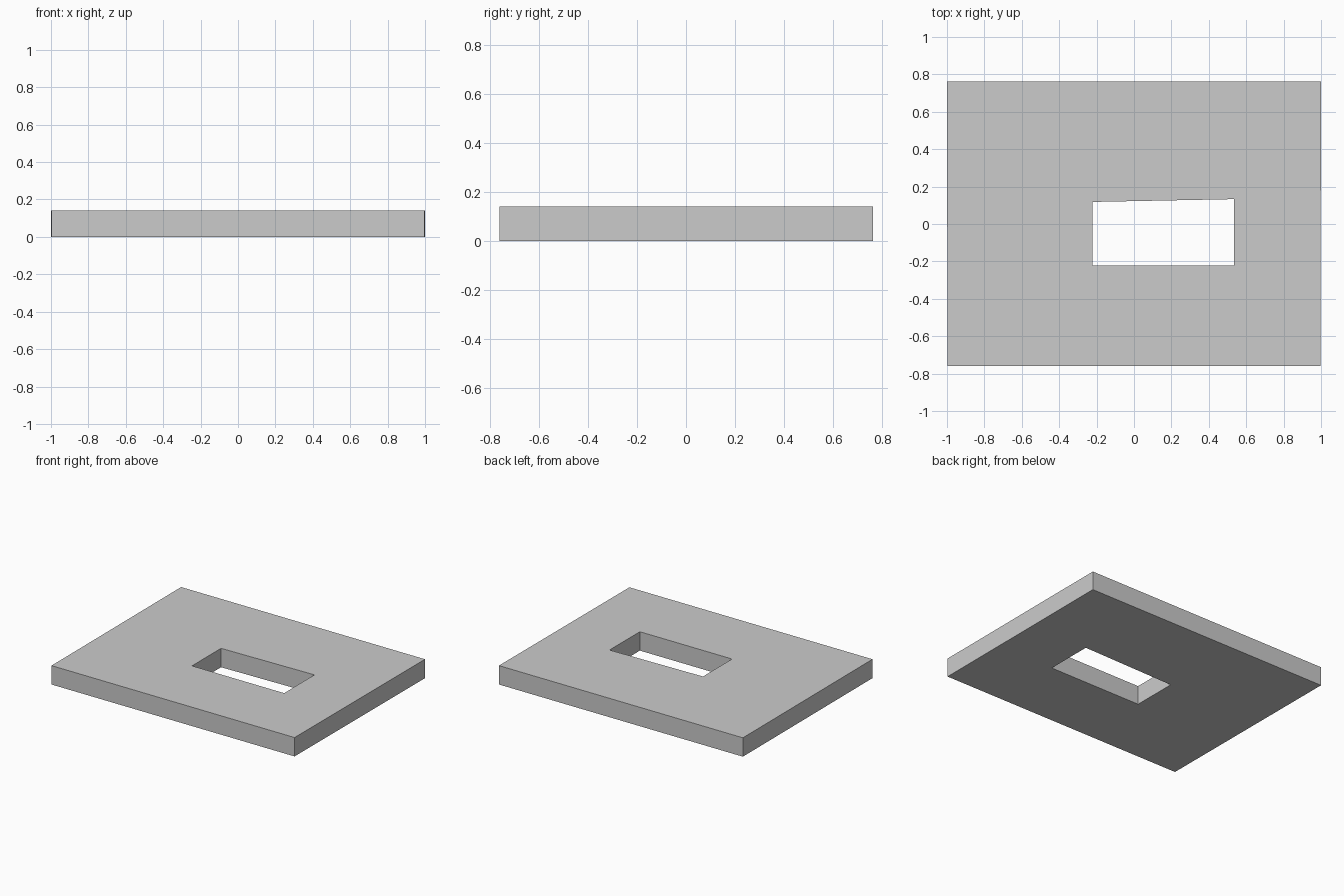
import bpy, bmesh

if "Cube" in bpy.data.objects:
    bpy.data.objects.remove(bpy.data.objects["Cube"])

THICKNESS = 0.14
OUTER = [(-0.997, -0.76), (0.996, -0.76), (1.0, 0.762), (-1.0, 0.762)]
OPENING = [(-0.222, -0.222), (0.534, -0.222), (0.534, 0.133), (-0.222, 0.118)]

bm = bmesh.new()


def ring(points, z):
    return [bm.verts.new((x, y, z)) for x, y in points]


def bridge(a, b):
    for i in range(4):
        j = (i + 1) % 4
        bm.faces.new((a[i], a[j], b[j], b[i]))


# Flat plate: loops bridged around the rim, top, opening walls and underside
loops = [ring(OUTER, 0), ring(OUTER, THICKNESS),
         ring(OPENING, THICKNESS), ring(OPENING, 0)]
for k in range(4):
    bridge(loops[k], loops[(k + 1) % 4])
bmesh.ops.recalc_face_normals(bm, faces=bm.faces)

mesh = bpy.data.meshes.new("plate_with_opening")
bm.to_mesh(mesh)
bm.free()
plate = bpy.data.objects.new("plate_with_opening", mesh)
bpy.context.collection.objects.link(plate)
